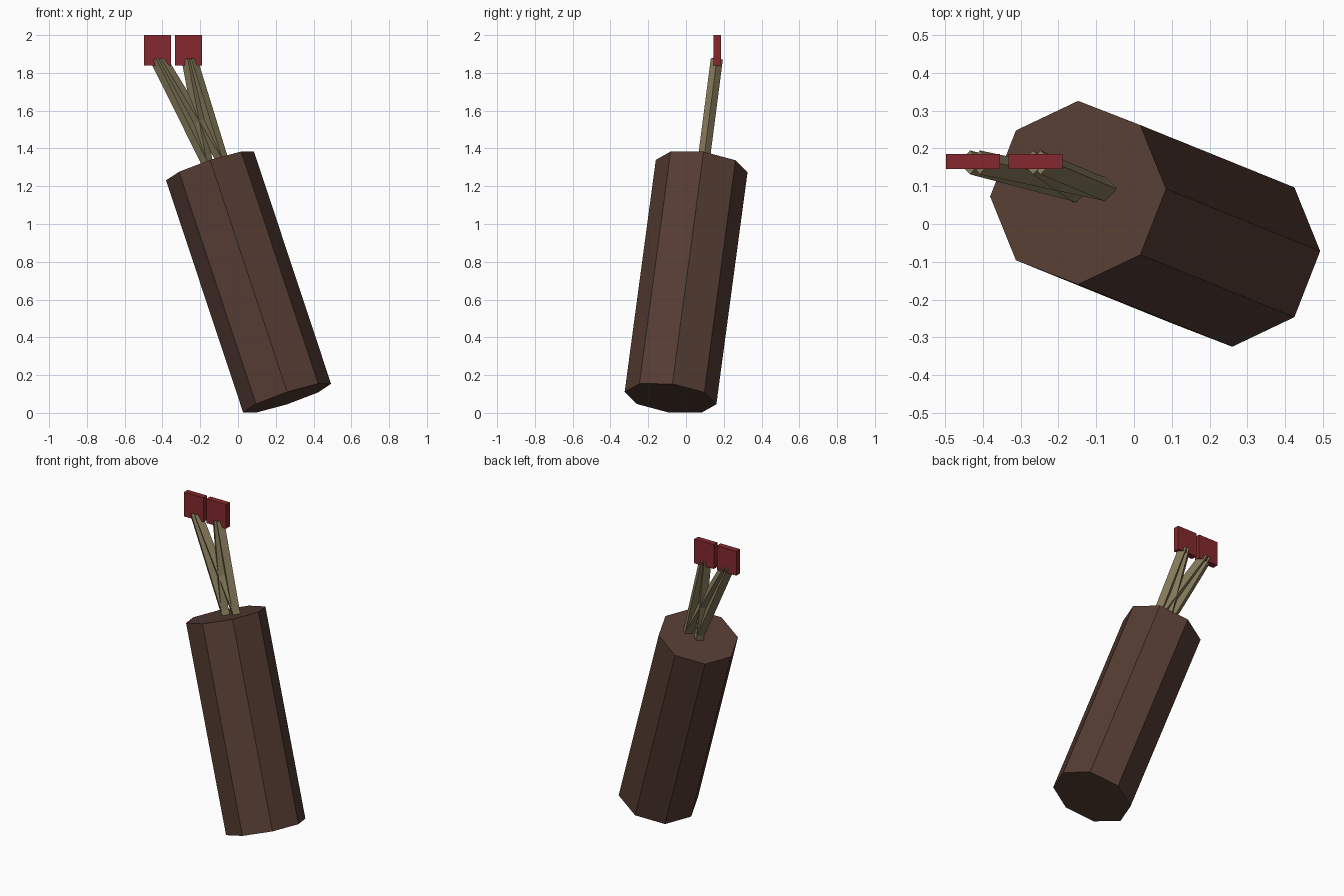
import bpy, math
from mathutils import Vector, Matrix

if "Cube" in bpy.data.objects:
    bpy.data.objects.remove(bpy.data.objects["Cube"], do_unlink=True)


def material(name, rgb):
    m = bpy.data.materials.new(name)
    m.use_nodes = True
    m.diffuse_color = (*rgb, 1)
    m.node_tree.nodes["Principled BSDF"].inputs["Base Color"].default_value = (*rgb, 1)
    return m


leather = material("dark brown leather", (0.09, 0.045, 0.033))
wood = material("olive wood", (0.23, 0.19, 0.10))
red = material("red feather", (0.23, 0.022, 0.026))


def prism(name, bottom, top, radius, sides, mat):
    """Flat-sided prism between two points, one corner facing the model's back."""
    bottom, top = Vector(bottom), Vector(top)
    z = (top - bottom).normalized()
    x = Vector((0, 1, 0)).cross(z).normalized()
    # keep the side axis free of any x component
    y = Vector((0, z.z, -z.y)).normalized()
    x = y.cross(z)
    bpy.ops.mesh.primitive_cylinder_add(vertices=sides, radius=radius,
                                        depth=(top - bottom).length)
    ob = bpy.context.object
    ob.name = name
    rot = Matrix((x, y, z)).transposed().to_4x4()
    ob.matrix_world = Matrix.Translation((bottom + top) / 2) @ rot
    ob.data.materials.append(mat)


# Leaning octagonal quiver
prism("quiver_body", (0.26, -0.082, 0.078), (-0.148, 0.083, 1.307), 0.245, 8, leather)

# Crossed arrow shafts: top x and x where they meet the quiver mouth
shafts = {"outer_straight": (-0.434, -0.170), "outer_crossed": (-0.408, -0.083),
          "inner_crossed": (-0.267, -0.168), "inner_straight": (-0.247, -0.083)}
for name, (x_top, x_low) in shafts.items():
    low, top = Vector((x_low, 0.094, 1.34)), Vector((x_top, 0.163, 1.872))
    prism("arrow_shaft_" + name, low + (low - top) * 0.08, top, 0.032, 4, wood)

# Fletching blocks
for name, x in (("outer", -0.426), ("inner", -0.261)):
    bpy.ops.mesh.primitive_cube_add(size=1, location=(x, 0.165, 1.92))
    ob = bpy.context.object
    ob.name = "fletching_" + name
    ob.scale = (0.143, 0.04, 0.16)
    ob.data.materials.append(red)
